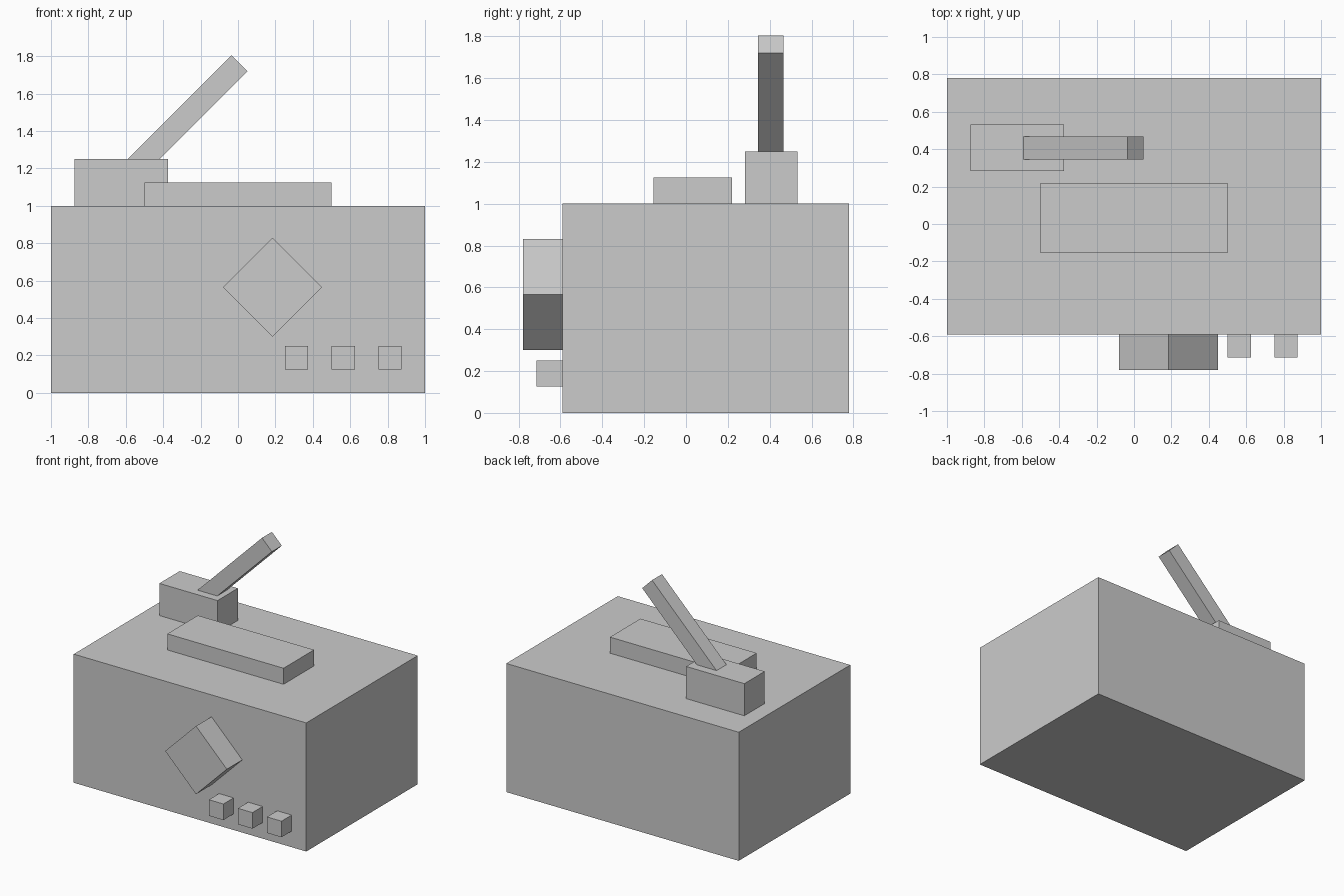
import bpy
import math
from mathutils import Matrix, Vector

if "Cube" in bpy.data.objects:
    bpy.data.objects.remove(bpy.data.objects["Cube"])

grey = bpy.data.materials.new("light_grey")
grey.diffuse_color = (0.6, 0.6, 0.6, 1)
grey.use_nodes = True
grey.node_tree.nodes["Principled BSDF"].inputs["Base Color"].default_value = grey.diffuse_color


def box(name, centre, size, turn=0.0):
    """Box with the given centre and size, turned about the y axis."""
    bpy.ops.mesh.primitive_cube_add(size=1)
    ob = bpy.context.object
    ob.name = name
    ob.data.transform(Matrix.Translation(centre)
                      @ Matrix.Rotation(turn, 4, 'Y')
                      @ Matrix.Diagonal((*size, 1)))
    ob.data.materials.append(grey)
    return ob


# Main housing
FRONT = -0.59
BACK = 0.78
box("housing", (0, (FRONT + BACK) / 2, 0.5), (2, BACK - FRONT, 1))

# Raised plate and lever block on the top
box("top_plate", (0, 0.033, 1.0625), (1, 0.375, 0.125))
box("lever_block", (-0.625, 0.408, 1.125), (0.5, 0.25, 0.25))

# Slanted lever, its foot sunk in the block
length = 0.875
tip = Vector((0.0075, 0.406, 1.7625))
along = Vector((1, 0, 1)).normalized()
box("lever", tip - along * length / 2, (0.12, 0.122, length), math.radians(45))

# Diamond knob on the front
knob_depth = 0.19
box("diamond_knob", (0.185, FRONT - knob_depth / 2, 0.565),
    (0.375, knob_depth, 0.375), math.radians(45))

# Row of push buttons
for i in range(3):
    box(f"button_{i + 1}", (0.3125 + 0.25 * i, FRONT - 0.0625, 0.1875),
        (0.125, 0.125, 0.125))
